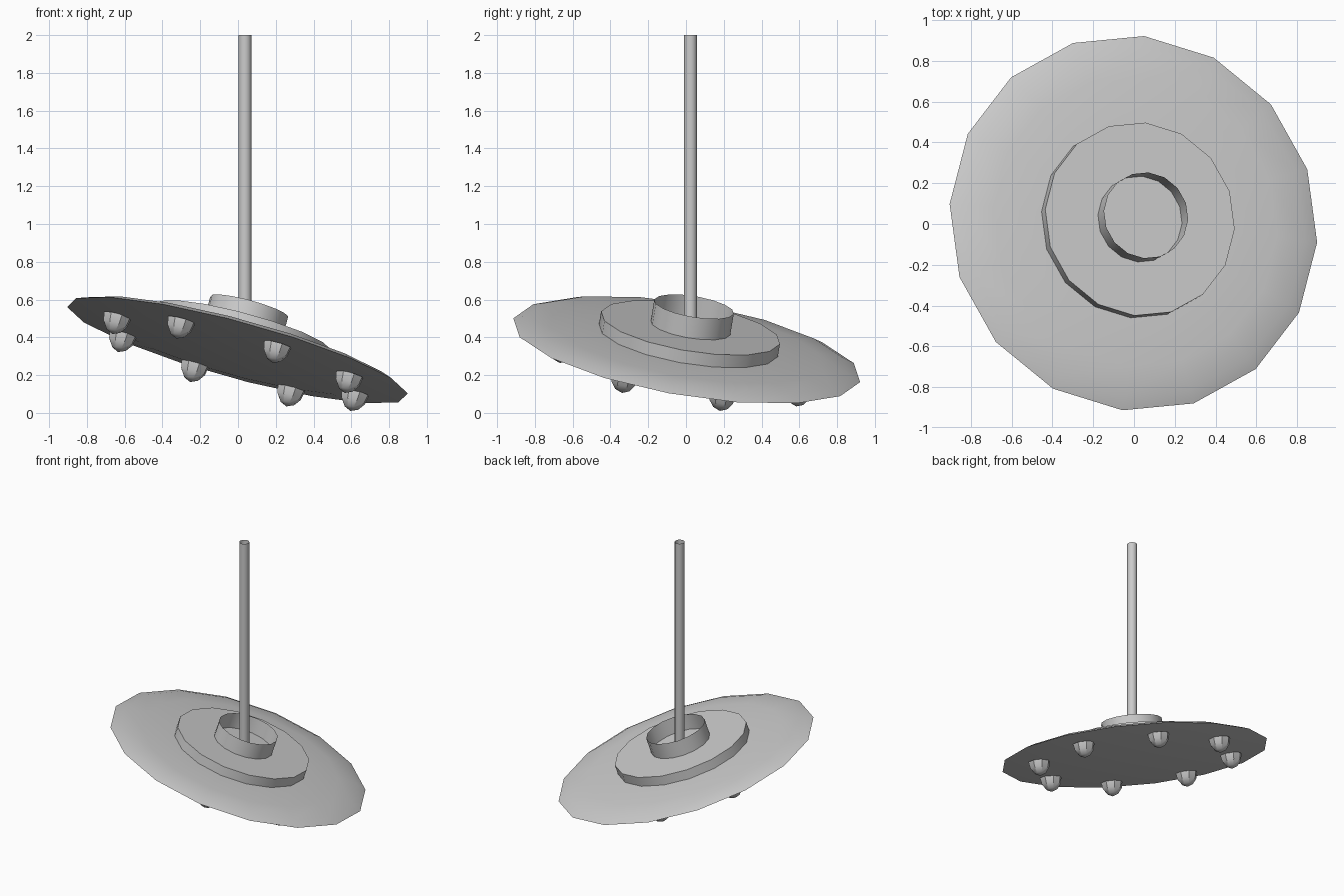
import bpy, bmesh, math
from mathutils import Matrix, Vector

if "Cube" in bpy.data.objects:
    bpy.data.objects.remove(bpy.data.objects["Cube"])

# Tilted frame of the saucer: n is its axis, u points at a rim corner
SX, SY = 0.271, 0.168
n = Vector((SX, SY, 1)).normalized()
u = Vector((0.91, -0.095, -SX * 0.91 + SY * 0.095)).normalized()
v = n.cross(u)
TILT = Matrix((u, v, n)).transposed().to_4x4()
TILT.translation = Vector((-0.003, 0.004, 0.332))


def lathe(name, profile, sides, matrix, smooth=35):
    """Turn (radius, height) points around local z; radius 0 closes to a tip."""
    bm = bmesh.new()
    rings = []
    for r, z in profile:
        if r == 0:
            rings.append([bm.verts.new((0, 0, z))] * sides)
        else:
            rings.append([bm.verts.new((r * math.cos(2 * math.pi * i / sides),
                                        r * math.sin(2 * math.pi * i / sides), z))
                          for i in range(sides)])
    for lo, hi in zip(rings, rings[1:]):
        for i in range(sides):
            j = (i + 1) % sides
            quad = list(dict.fromkeys((lo[i], lo[j], hi[j], hi[i])))
            bm.faces.new(quad)
    bm.transform(matrix)
    me = bpy.data.meshes.new(name)
    bm.to_mesh(me)
    bm.free()
    ob = bpy.data.objects.new(name, me)
    bpy.context.collection.objects.link(ob)
    bpy.ops.object.select_all(action='DESELECT')
    ob.select_set(True)
    bpy.context.view_layer.objects.active = ob
    bpy.ops.object.shade_smooth_by_angle(angle=math.radians(smooth))
    return ob


# Saucer body: shallow lens
lathe("saucer_body", [(0, -0.04), (0.69, -0.025), (0.935, 0), (0.87, 0.025),
                      (0.72, 0.043), (0.48, 0.055), (0, 0.06)], 16, TILT)

# Raised middle disc
lathe("middle_disc", [(0.482, 0.045), (0.482, 0.125), (0, 0.125)], 16, TILT)

# Open collar around the pole
lathe("collar", [(0.214, 0.125), (0.214, 0.242)], 16, TILT)

# Lamps under the rim
for k in range(8):
    a = math.radians(22.5 + 45 * k)
    place = TILT @ Matrix.Rotation(a, 4, 'Z') @ Matrix.Translation((0.69, 0, -0.022))
    lathe(f"lamp_{k + 1}", [(0, -0.102), (0.04, -0.083), (0.068, -0.045), (0.077, 0)],
          8, place, 30)

# Upright open pole
lathe("pole", [(0.035, 0.43), (0.035, 2.0)], 12, Matrix.Translation((0.037, 0.024, 0)))
